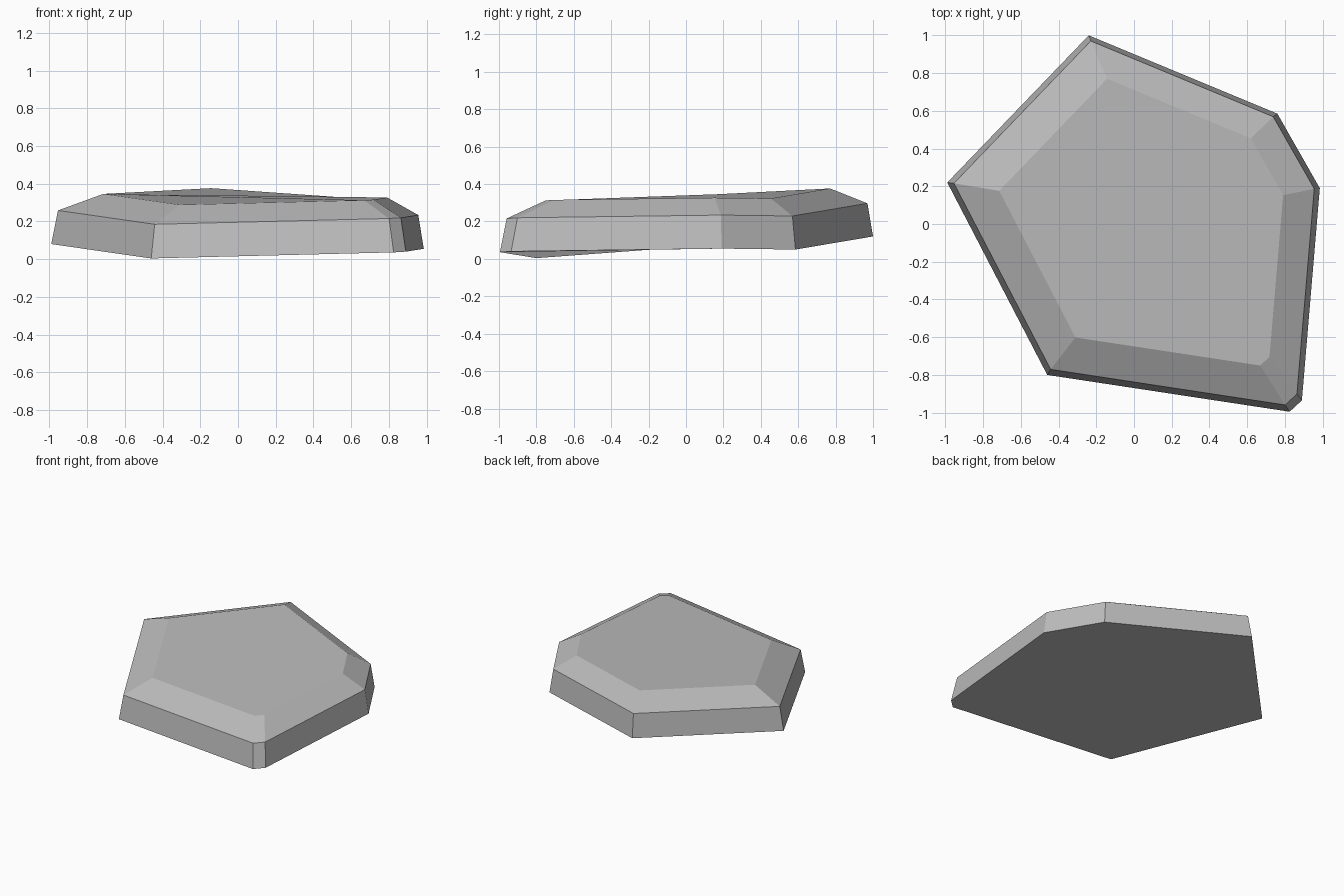
import bpy
import bmesh
from mathutils import Vector

default_cube = bpy.data.objects.get("Cube")
if default_cube:
    bpy.data.objects.remove(default_cube, do_unlink=True)


def make_material(name, color):
    material = bpy.data.materials.new(name)
    material.use_nodes = True
    material.diffuse_color = color
    shader = material.node_tree.nodes["Principled BSDF"]
    shader.inputs["Base Color"].default_value = color
    return material


# Uneven underside outline, counter-clockwise from the back corner
outline = [
    (-0.24, 1.0, 0.12),
    (-0.99, 0.22, 0.08),
    (-0.46, -0.80, 0.004),
    (0.825, -0.995, 0.036),
    (0.89, -0.935, 0.04),
    (0.985, 0.19, 0.055),
    (0.76, 0.585, 0.05),
]

# Each layer repeats the outline, scaled and shifted: underside, rim, top
layers = [
    (1.0, Vector((0, 0, 0))),
    (0.967, Vector((0.003, 0.003, 0.181))),
    (0.762, Vector((0.04, 0.008, 0.285))),
]


def build_stone(name, material):
    bm = bmesh.new()
    rings = [
        [bm.verts.new(Vector(point) * scale + shift) for point in outline]
        for scale, shift in layers
    ]
    count = len(outline)
    # Sloped sides and the wide bevel
    for lower, upper in zip(rings, rings[1:]):
        for i in range(count):
            j = (i + 1) % count
            bm.faces.new((lower[i], lower[j], upper[j], upper[i]))
    # Flat caps
    bm.faces.new(list(reversed(rings[0])))
    bm.faces.new(rings[-1])
    bmesh.ops.recalc_face_normals(bm, faces=bm.faces)

    mesh = bpy.data.meshes.new(name)
    bm.to_mesh(mesh)
    bm.free()
    mesh.materials.append(material)
    stone = bpy.data.objects.new(name, mesh)
    bpy.context.collection.objects.link(stone)
    return stone


stone_gray = make_material("stone gray", (0.5, 0.5, 0.5, 1.0))
build_stone("paving_stone", stone_gray)
